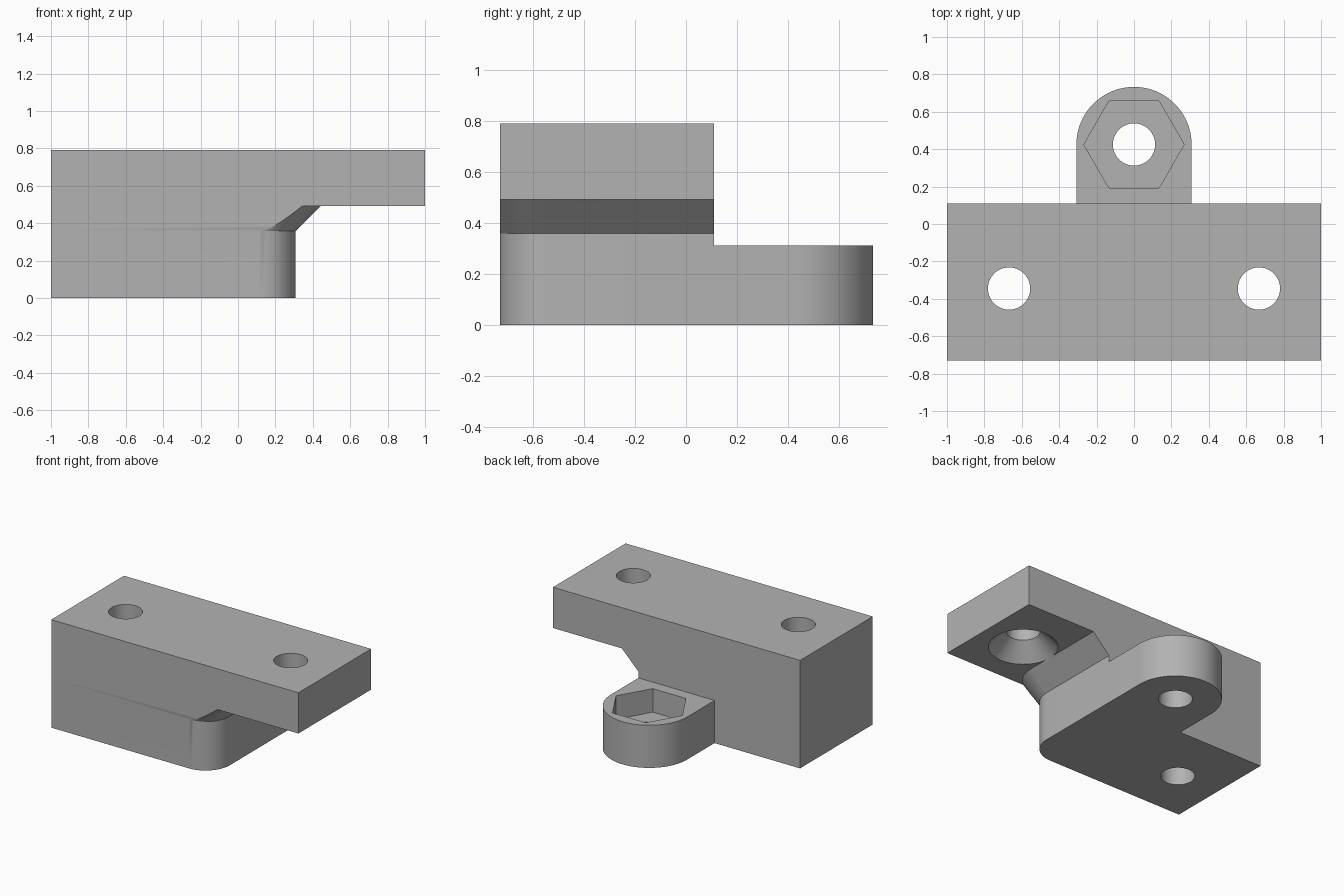
import bpy, bmesh
from math import asin, cos, sin, pi, radians

default = bpy.data.objects.get("Cube")
if default:
    bpy.data.objects.remove(default)

FRONT, BACK, TOP = -0.73, 0.11, 0.79
LEDGE, CHAMFER = 0.492, 0.358
HALF, LUG_Y, LUG_TOP = 0.308, 0.425, 0.312
HOLE_R, HOLE_X, HOLE_Y = 0.113, 0.668, -0.345

grey = bpy.data.materials.new("plain_grey")
grey.use_nodes = True
grey.diffuse_color = (0.45, 0.45, 0.45, 1)
grey.node_tree.nodes["Principled BSDF"].inputs["Base Color"].default_value = grey.diffuse_color


def stack(name, rings):
    """Solid skinned through equally long rings of points, capped at both ends."""
    bm = bmesh.new()
    rows = [[bm.verts.new(p) for p in ring] for ring in rings]
    n = len(rows[0])
    for low, high in zip(rows, rows[1:]):
        for i in range(n):
            j = (i + 1) % n
            bm.faces.new((low[i], low[j], high[j], high[i]))
    bm.faces.new(rows[0][::-1])
    bm.faces.new(rows[-1])
    bmesh.ops.recalc_face_normals(bm, faces=bm.faces)
    mesh = bpy.data.meshes.new(name)
    bm.to_mesh(mesh)
    bm.free()
    mesh.materials.append(grey)
    obj = bpy.data.objects.new(name, mesh)
    bpy.context.collection.objects.link(obj)
    return obj


def prism(name, outline, z0, z1):
    return stack(name, [[(x, y, z) for x, y in outline] for z in (z0, z1)])


def turned(name, x, y, profile, sides=64):
    """Round or polygonal solid from (radius, z) pairs."""
    angles = [2 * pi * i / sides for i in range(sides)]
    return stack(name, [[(x + r * cos(a), y + r * sin(a), z) for a in angles]
                        for r, z in profile])


def combine(target, other, operation):
    mod = target.modifiers.new(operation.lower(), 'BOOLEAN')
    mod.operation, mod.solver, mod.object = operation, 'EXACT', other
    bpy.context.view_layer.objects.active = target
    bpy.ops.object.modifier_apply(modifier=mod.name)
    bpy.data.objects.remove(other)


def body_ring(t, z):
    """Body outline with its rounded corner; t widens it along the chamfer."""
    r0 = 0.195
    cx, cy, r = HALF - r0 + 0.087 * t, FRONT + r0, r0 + 0.047 * t
    start = -asin(r0 / r)
    steps = 16
    arc = [(cx + r * cos(start * (1 - i / steps)), cy + r * sin(start * (1 - i / steps)), z)
           for i in range(steps + 1)]
    return [(-1, BACK, z), (-1, FRONT, z)] + arc + [(cx + r, BACK, z)]


# Body block, flaring outwards under the ledge
flare = [i / 10 for i in range(11)]
rings = [body_ring(0, 0)]
rings += [body_ring(t, CHAMFER + t * (LEDGE - CHAMFER)) for t in flare]
rings.append(body_ring(1, 0.65))
bracket = stack("mounting_bracket", rings)

# Overhanging top plate
plate = prism("top_plate", [(-1, FRONT), (1, FRONT), (1, BACK), (-1, BACK)], LEDGE, TOP)
combine(bracket, plate, 'UNION')

# Round-ended lug at the back
lug_outline = [(-HALF, -0.2), (HALF, -0.2)]
lug_outline += [(HALF * cos(pi * i / 40), LUG_Y + HALF * sin(pi * i / 40)) for i in range(41)]
combine(bracket, prism("lug", lug_outline, 0, LUG_TOP), 'UNION')

# Through holes, hexagonal nut pocket and countersink
for x, y in ((-HOLE_X, HOLE_Y), (HOLE_X, HOLE_Y), (0, LUG_Y)):
    combine(bracket, turned("hole", x, y, [(HOLE_R, -0.1), (HOLE_R, 1)]), 'DIFFERENCE')
combine(bracket, turned("nut_pocket", 0, LUG_Y, [(0.268, 0.14), (0.268, 0.5)], 6), 'DIFFERENCE')
sink = [(0.24, LEDGE - 0.01), (HOLE_R, LEDGE + 0.117)]
combine(bracket, turned("countersink", HOLE_X, HOLE_Y, sink), 'DIFFERENCE')

bpy.ops.object.select_all(action='DESELECT')
bracket.select_set(True)
bpy.context.view_layer.objects.active = bracket
bpy.ops.object.shade_smooth_by_angle(angle=radians(25))
